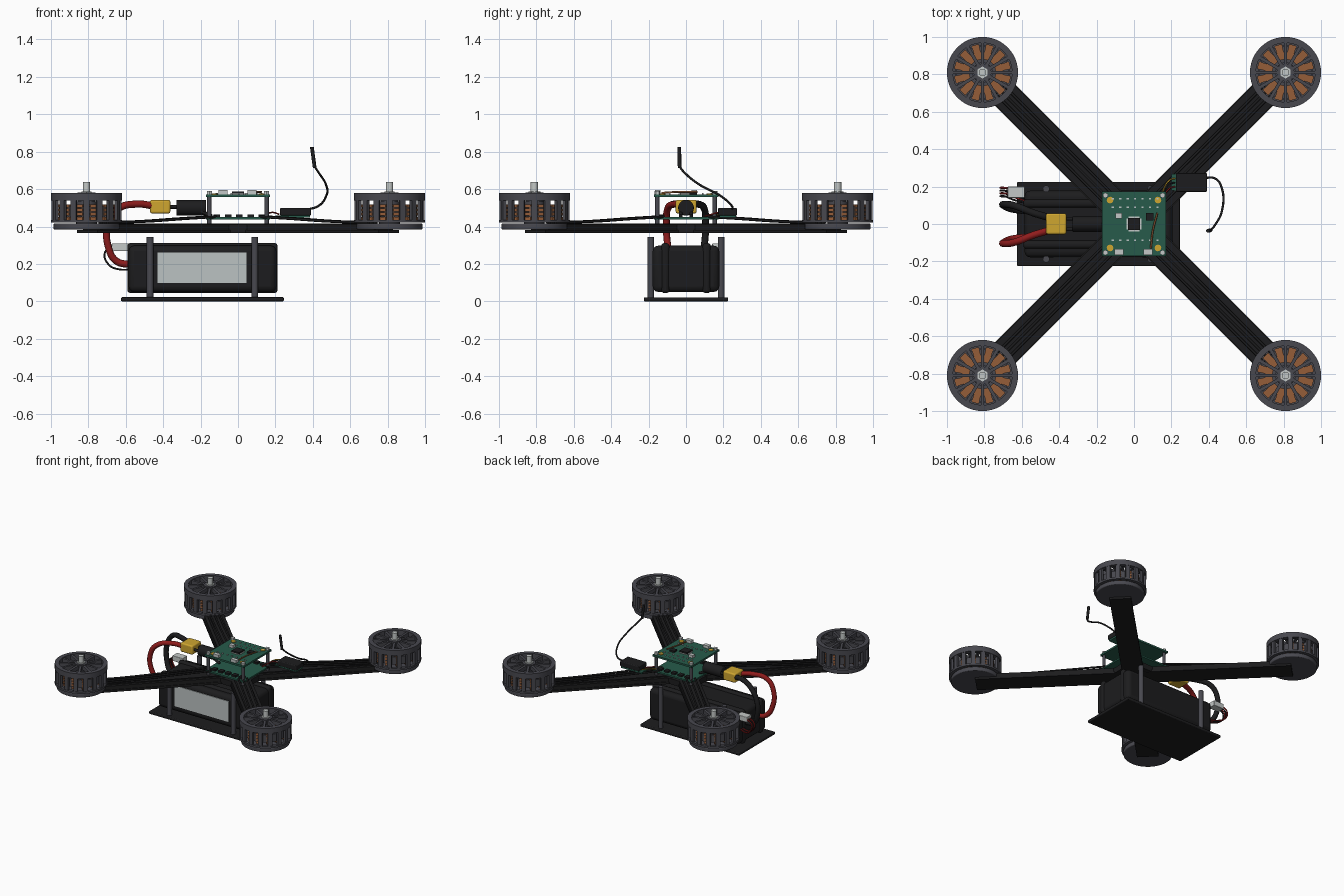
import bpy, bmesh, math
from mathutils import Matrix, Vector

if "Cube" in bpy.data.objects:
    bpy.data.objects.remove(bpy.data.objects["Cube"])


def material(name, rgb):
    m = bpy.data.materials.new(name)
    m.diffuse_color = (*rgb, 1)
    m.use_nodes = True
    m.node_tree.nodes["Principled BSDF"].inputs["Base Color"].default_value = m.diffuse_color
    return m


BLACK = material("black", (0.012, 0.012, 0.013))
GREY = material("dark grey", (0.065, 0.065, 0.078))
COPPER = material("copper", (0.30, 0.11, 0.04))
SILVER = material("silver", (0.55, 0.58, 0.57))
GREEN = material("board green", (0.02, 0.105, 0.07))
YELLOW = material("yellow", (0.62, 0.38, 0.03))
RED = material("red", (0.28, 0.012, 0.012))
LABEL = material("label grey", (0.50, 0.54, 0.54))


def finish(name, bm, mat, bevel=0, smooth=True):
    me = bpy.data.meshes.new(name)
    bm.normal_update()
    bm.to_mesh(me)
    bm.free()
    me.materials.append(mat)
    ob = bpy.data.objects.new(name, me)
    bpy.context.collection.objects.link(ob)
    if bevel:
        b = ob.modifiers.new("bevel", 'BEVEL')
        b.width, b.segments = bevel, 3
    if smooth:
        bpy.ops.object.select_all(action='DESELECT')
        ob.select_set(True)
        bpy.context.view_layer.objects.active = ob
        bpy.ops.object.shade_smooth_by_angle(angle=math.radians(35))
    return ob


def add_box(bm, lo, hi, turn=0):
    """Box between two corners, then turned about z through the origin."""
    lo, hi = Vector(lo), Vector(hi)
    bmesh.ops.create_cube(bm, size=1, matrix=Matrix.Rotation(turn, 4, 'Z')
                          @ Matrix.Translation((lo + hi) / 2)
                          @ Matrix.Diagonal((*(hi - lo), 1)))


def add_cyl(bm, x, y, z0, z1, r, seg=24):
    bmesh.ops.create_cone(bm, cap_ends=True, segments=seg, radius1=r, radius2=r,
                          depth=z1 - z0, matrix=Matrix.Translation((x, y, (z0 + z1) / 2)))


def add_ring(bm, r0, r1, z0, z1, seg=48):
    prof = [(r0, z0), (r1, z0), (r1, z1), (r0, z1)]
    rows = [[bm.verts.new((r * math.cos(a), r * math.sin(a), z)) for r, z in prof]
            for a in (2 * math.pi * i / seg for i in range(seg))]
    for i in range(seg):
        a, b = rows[i], rows[(i + 1) % seg]
        for j in range(4):
            k = (j + 1) % 4
            bm.faces.new((a[j], b[j], b[k], a[k]))


def boxes(name, mat, spans, bevel=0):
    bm = bmesh.new()
    for lo, hi in spans:
        add_box(bm, lo, hi)
    return finish(name, bm, mat, bevel)


def wire(name, mat, r, *paths):
    cu = bpy.data.curves.new(name, 'CURVE')
    cu.dimensions = '3D'
    cu.bevel_depth, cu.bevel_resolution, cu.resolution_u = r, 2, 8
    cu.use_fill_caps = True
    for pts in paths:
        sp = cu.splines.new('BEZIER')
        sp.bezier_points.add(len(pts) - 1)
        for p, co in zip(sp.bezier_points, pts):
            p.co = co
            p.handle_left_type = p.handle_right_type = 'AUTO'
    cu.materials.append(mat)
    ob = bpy.data.objects.new(name, cu)
    bpy.context.collection.objects.link(ob)


CORNERS = [(sx, sy) for sx in (-1, 1) for sy in (-1, 1)]
TAU = 2 * math.pi

# Frame: crossed arms in two layers
bm = bmesh.new()
for t in (TAU / 8, -TAU / 8):
    add_box(bm, (-1.14, -0.078, 0.365), (1.14, 0.078, 0.381), t)
    add_box(bm, (-1.10, -0.072, 0.381), (1.10, 0.072, 0.411), t)
    for s in (-1, 1):
        add_box(bm, (-1.0, s * 0.045 - 0.006, 0.411), (1.0, s * 0.045 + 0.006, 0.416), t)
add_box(bm, (-0.15, -0.15, 0.366), (0.15, 0.15, 0.410))
finish("arm_frame", bm, BLACK)

# Motor leads sloping from each motor to the stack
leads = []
for sx, sy in CORNERS:
    for o in (-0.022, 0, 0.022):
        leads.append([(sx * (d + o), sy * (d - o), z) for d, z in
                      ((0.72, 0.42), (0.5, 0.428), (0.3, 0.442), (0.14, 0.452))])
wire("motor_leads", BLACK, 0.007, *leads)

# Motor, built once at the origin and shared by all four corners
motor = []
bm = bmesh.new()
add_cyl(bm, 0, 0, 0.384, 0.417, 0.176, 48)
motor.append(finish("motor_base", bm, GREY, 0.006))

bm = bmesh.new()
add_ring(bm, 0.158, 0.19, 0.538, 0.58)
add_ring(bm, 0.166, 0.19, 0.421, 0.436)
add_cyl(bm, 0, 0, 0.535, 0.582, 0.048)
for i in range(12):
    add_box(bm, (0.035, -0.009, 0.545), (0.165, 0.009, 0.576), TAU * i / 12)
for i in range(16):
    add_box(bm, (0.168, -0.016, 0.43), (0.187, 0.016, 0.545), TAU * i / 16)
motor.append(finish("motor_bell", bm, GREY))

bm = bmesh.new()
add_cyl(bm, 0, 0, 0.41, 0.535, 0.055)
for i in range(12):
    add_box(bm, (0.05, -0.008, 0.445), (0.14, 0.008, 0.515), TAU * i / 12)
    add_box(bm, (0.138, -0.028, 0.45), (0.148, 0.028, 0.51), TAU * i / 12)
motor.append(finish("motor_stator", bm, GREY))

bm = bmesh.new()
for i in range(12):
    for k in range(4):
        z = 0.436 + k * 0.022
        add_box(bm, (0.07, -0.019, z), (0.152, 0.019, z + 0.016), TAU * (i + 0.5) / 12)
motor.append(finish("motor_coils", bm, COPPER))

bm = bmesh.new()
add_cyl(bm, 0, 0, 0.55, 0.588, 0.032, 6)
add_cyl(bm, 0, 0, 0.55, 0.637, 0.02)
motor.append(finish("motor_shaft", bm, SILVER))

for n, (sx, sy) in enumerate(CORNERS):
    for part in motor:
        ob = part
        if n:
            ob = part.copy()
            bpy.context.collection.objects.link(ob)
        ob.location = (sx * 0.81, sy * 0.81, 0)

# Battery tray and its posts
boxes("battery_tray", BLACK, [((-0.625, -0.225, 0), (0.245, 0.225, 0.022))], 0.006)
bm = bmesh.new()
for x in (-0.47, 0.09):
    for y in (-0.188, 0.188):
        add_cyl(bm, x, y, 0.02, 0.345, 0.018)
finish("tray_posts", bm, GREY)

# Battery with raised bands and side label
boxes("battery", BLACK, [((-0.585, -0.178, 0.05), (0.205, 0.178, 0.298))], 0.03)
boxes("battery_bands", BLACK, [((-0.592, y - 0.022, 0.044), (0.212, y + 0.022, 0.312))
                               for y in (-0.11, 0.11)], 0.018)
boxes("battery_label", LABEL, [((-0.43, -0.183, 0.098), (0.045, -0.176, 0.262))])

# Circuit board stack
boxes("circuit_boards", GREEN, [((-0.172, -0.172, 0.558), (0.172, 0.175, 0.572)),
                                ((-0.172, -0.172, 0.438), (0.172, 0.175, 0.450))])
bm = bmesh.new()
for sx, sy in CORNERS:
    add_cyl(bm, sx * 0.153, sy * 0.153, 0.408, 0.585, 0.012, 12)
finish("stack_posts", bm, GREY)
bm = bmesh.new()
for sx, sy in CORNERS:
    add_cyl(bm, sx * 0.153, sy * 0.153, 0.572, 0.590, 0.015, 6)
finish("stack_screws", bm, SILVER)
bm = bmesh.new()
for sx, sy in CORNERS:
    add_cyl(bm, sx * 0.128, sy * 0.128, 0.572, 0.577, 0.018, 12)
finish("gold_pads", bm, YELLOW)

chips = [((-0.033, -0.033, 0.572), (0.033, 0.033, 0.588)),
         ((0.063, 0.02, 0.572), (0.105, 0.06, 0.584))]
for i in range(5):
    x = -0.13 + i * 0.06
    for y in (-0.15, 0.12):
        chips.append(((x, y, 0.45), (x + 0.035, y + 0.035, 0.464)))
boxes("chips", BLACK, chips)
boxes("chip_pins", SILVER, [((-0.039, -0.03, 0.572), (0.039, 0.03, 0.576)),
                            ((-0.03, -0.039, 0.572), (0.03, 0.039, 0.576))])
boxes("board_plugs", SILVER, [((x, y, 0.572), (x + w, y + 0.03, 0.594)) for x, y, w in
                              ((-0.105, -0.165, 0.05), (0.05, -0.165, 0.05),
                               (-0.10, 0.03, 0.035))])
boxes("small_parts", LABEL, [((-0.12 + 0.04 * i, y, 0.572), (-0.108 + 0.04 * i, y + 0.008, 0.578))
                             for i in range(7) for y in (-0.09, 0.085, 0.13)])
wire("board_aerial", COPPER, 0.005, [(0.09, -0.13, 0.58), (0.10, -0.04, 0.585), (0.125, 0.06, 0.585)])

# Power capacitor lying beside the stack
bm = bmesh.new()
add_cyl(bm, 0, 0, -0.08, 0.08, 0.042, 32)
bmesh.ops.transform(bm, verts=bm.verts, matrix=Matrix.Translation((-0.25, 0, 0.50))
                    @ Matrix.Rotation(TAU / 4, 4, 'Y'))
finish("capacitor", bm, BLACK, 0.006)
wire("capacitor_legs", BLACK, 0.01, *[[(-0.37, y, 0.505), (-0.25, y, 0.5), (-0.14, y, 0.455)]
                                      for y in (-0.028, 0.028)])

# Power plug and thick battery cables
boxes("power_plug", YELLOW, [((-0.47, -0.055, 0.470), (-0.362, 0.057, 0.542))], 0.01)
for name, mat, s in (("red_cable", RED, -1), ("black_cable", BLACK, 1)):
    wire(name, mat, 0.019, [(-0.44, s * 0.03, 0.508), (-0.54, s * 0.06, 0.52),
                            (-0.64, s * 0.098, 0.495), (-0.695, s * 0.105, 0.41),
                            (-0.69, s * 0.095, 0.28), (-0.65, s * 0.08, 0.215),
                            (-0.57, s * 0.07, 0.195)])

# Balance plug with thin wires
boxes("balance_plug", SILVER, [((-0.675, 0.14, 0.268), (-0.585, 0.20, 0.31))], 0.004)
for i, mat in enumerate((BLACK, RED, BLACK, RED)):
    y = 0.148 + i * 0.015
    wire("balance_wire", mat, 0.005, [(-0.67, y, 0.29), (-0.712, y, 0.26), (-0.69, y, 0.195),
                                      (-0.64, y - 0.02, 0.172), (-0.57, 0.11 + i * 0.01, 0.17)])

# Radio receiver, its leads and aerial
boxes("receiver_board", GREEN, [((0.20, 0.18, 0.447), (0.385, 0.268, 0.460))])
boxes("receiver_case", BLACK, [((0.225, 0.172, 0.459), (0.39, 0.272, 0.500))], 0.006)
for i, mat in enumerate((RED, BLACK, YELLOW)):
    y = 0.20 + i * 0.022
    wire("receiver_lead", mat, 0.004, [(0.22, y, 0.465), (0.19, y - 0.01, 0.475),
                                       (0.14, 0.10 + i * 0.02, 0.455)])
wire("aerial_lead", BLACK, 0.006, [(0.37, 0.245, 0.49), (0.43, 0.245, 0.51), (0.47, 0.19, 0.56),
                                   (0.47, 0.07, 0.625), (0.43, -0.01, 0.69), (0.41, -0.034, 0.72)])
wire("aerial_tip", BLACK, 0.010, [(0.41, -0.034, 0.715), (0.395, -0.036, 0.825)])
